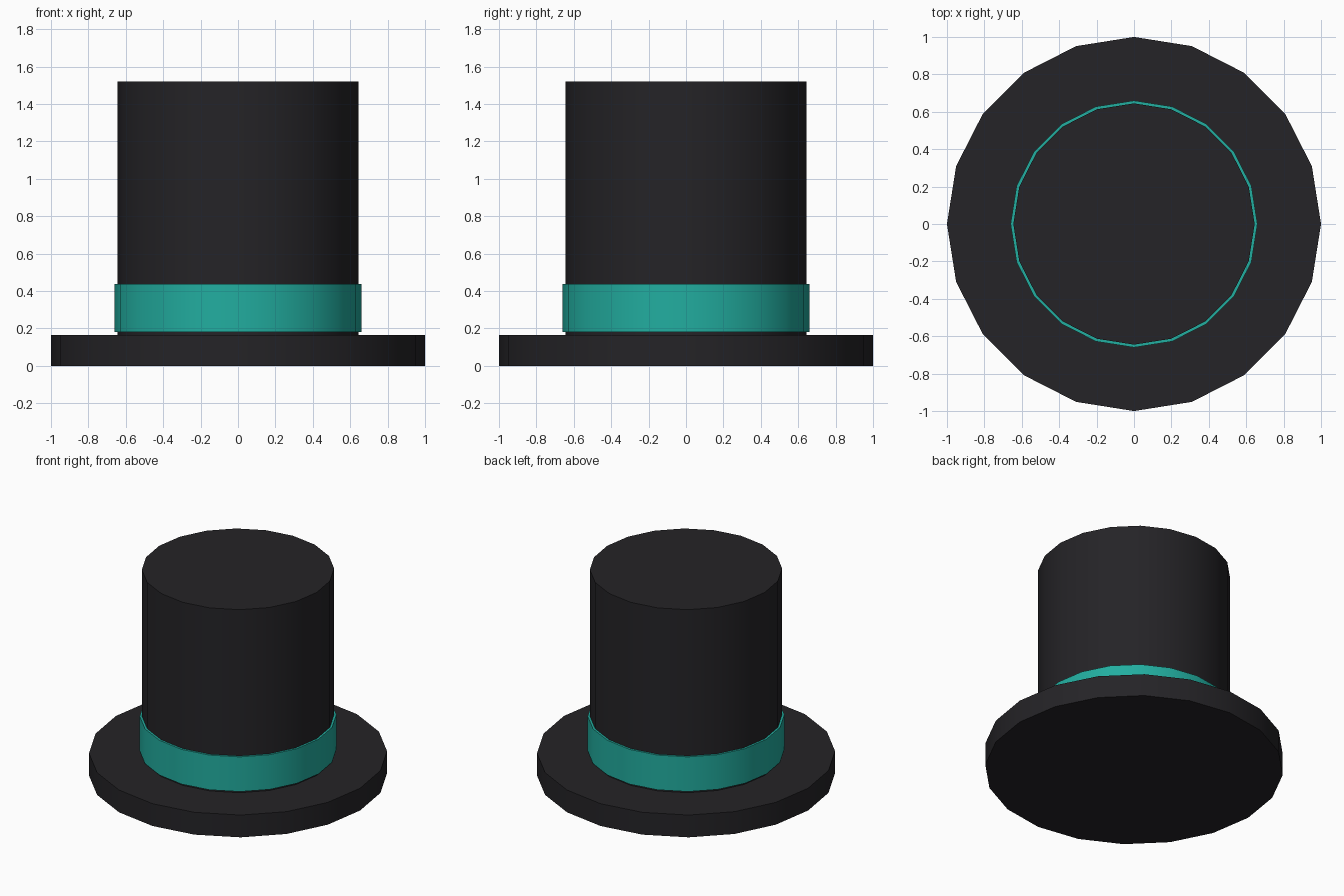
import bpy
import math

if "Cube" in bpy.data.objects:
    bpy.data.objects.remove(bpy.data.objects["Cube"])

SIDES = 20


def material(name, color):
    mat = bpy.data.materials.new(name)
    mat.diffuse_color = color
    mat.use_nodes = True
    mat.node_tree.nodes["Principled BSDF"].inputs["Base Color"].default_value = mat.diffuse_color
    return mat


def disc(name, radius, z0, z1, mat):
    """Upright 20-sided cylinder between two heights."""
    bpy.ops.mesh.primitive_cylinder_add(
        vertices=SIDES, radius=radius, depth=z1 - z0,
        location=(0, 0, (z0 + z1) / 2))
    obj = bpy.context.object
    obj.name = name
    obj.data.materials.append(mat)
    bpy.ops.object.shade_smooth_by_angle(angle=math.radians(30))
    return obj


felt = material("black_felt", (0.018, 0.017, 0.02, 1))
ribbon = material("teal_ribbon", (0.016, 0.42, 0.35, 1))

# Wide flat brim, closed underneath
disc("brim", 1.0, 0.0, 0.165, felt)

# Tall straight crown standing on the brim
disc("crown", 0.645, 0.165, 1.52, felt)

# Ribbon wrapped around the crown, just clear of the brim
disc("hat_band", 0.66, 0.18, 0.437, ribbon)
